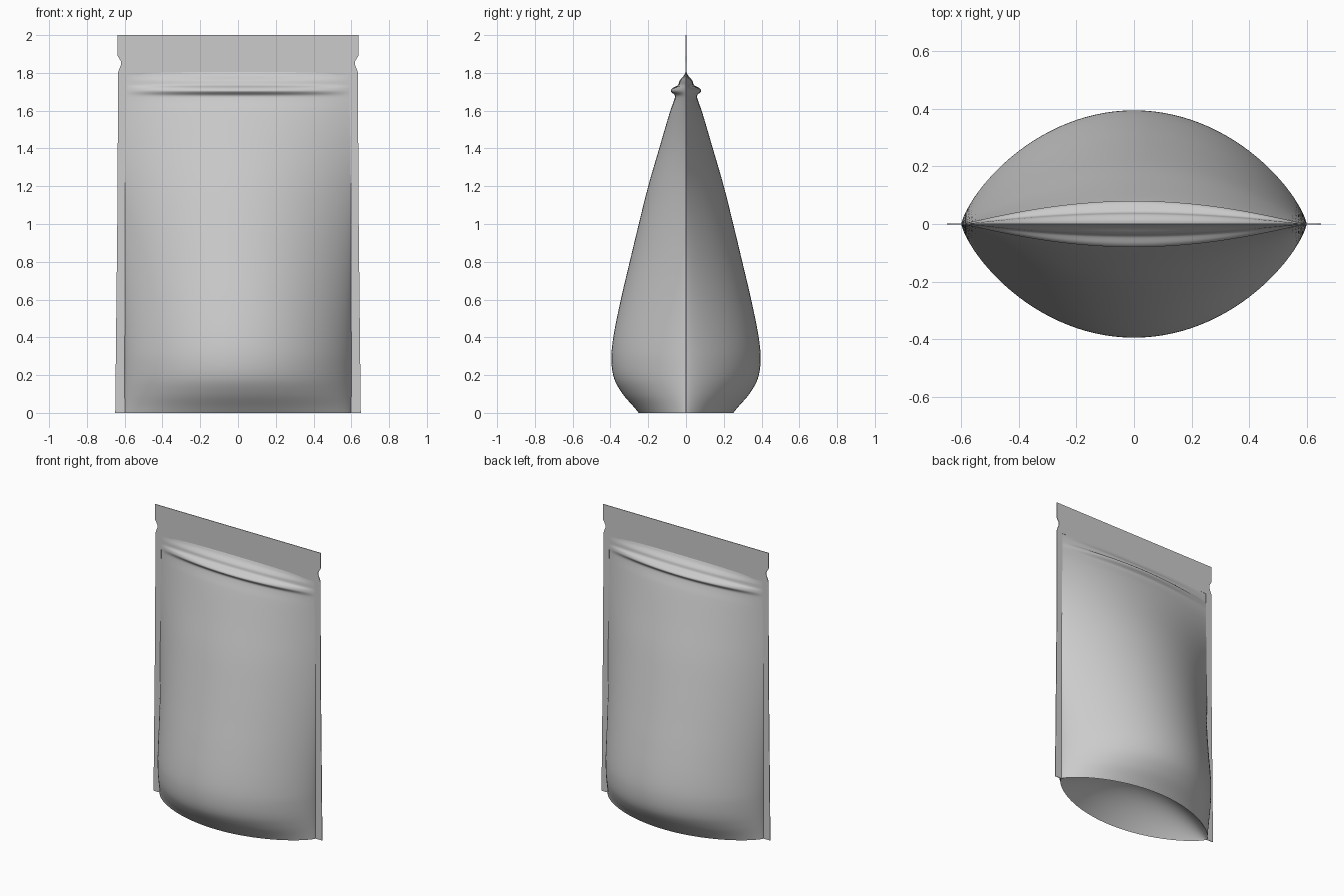
import bpy
import bmesh
from math import sin, pi

if "Cube" in bpy.data.objects:
    bpy.data.objects.remove(bpy.data.objects["Cube"], do_unlink=True)

HALF = 0.6          # half width of the filled body
GUSSET = 0.2        # height of the fold under the base

film = bpy.data.materials.new("grey film")
film.use_nodes = True
film.diffuse_color = (0.6, 0.6, 0.6, 1)
film.node_tree.nodes["Principled BSDF"].inputs["Base Color"].default_value = film.diffuse_color

# Bulge of the body along its height: (z, half depth)
PROFILE = [(0, .25), (.03, .275), (.1, .335), (.18, .38), (.28, .395), (.4, .385),
           (.6, .345), (.8, .298), (1, .25), (1.2, .2), (1.4, .142), (1.6, .083),
           (1.665, .06), (1.682, .06), (1.703, .08), (1.72, .07), (1.735, .043),
           (1.76, .033), (1.785, .012), (1.805, .002)]


def smooth_profile(points, steps=5):
    """Catmull-Rom depth through the profile, linear in height."""
    rows = []
    for i in range(len(points) - 1):
        z1, d1 = points[i]
        z2, d2 = points[i + 1]
        z0, d0 = points[i - 1] if i else (z1 - (z2 - z1), 2 * d1 - d2)
        z3, d3 = points[i + 2] if i + 2 < len(points) else (2 * z2 - z1, 2 * d2 - d1)
        m1 = (d2 - d0) / (z2 - z0) * (z2 - z1)
        m2 = (d3 - d1) / (z3 - z1) * (z2 - z1)
        for k in range(steps):
            t = k / steps
            d = ((2 * t**3 - 3 * t**2 + 1) * d1 + (t**3 - 2 * t**2 + t) * m1
                 + (3 * t**2 - 2 * t**3) * d2 + (t**3 - t**2) * m2)
            rows.append((z1 + (z2 - z1) * t, max(d, .002)))
    return rows + [points[-1]]


def lens(x, z):
    """Cross-section: full and round low down, slimmer near the top."""
    k = min(max((z - .3) / 1.4, 0), 1)
    return max(1 - (x / HALF) ** 2, 0) ** (.75 + .35 * k)


def finish(name, bm):
    mesh = bpy.data.meshes.new(name)
    bm.to_mesh(mesh)
    bm.free()
    mesh.materials.append(film)
    obj = bpy.data.objects.new(name, mesh)
    bpy.context.collection.objects.link(obj)
    return obj


def sheet(name, rows, flip=False):
    """Smooth surface through rows of points."""
    bm = bmesh.new()
    grid = [[bm.verts.new(p) for p in row] for row in rows]
    for a, b in zip(grid, grid[1:]):
        for i in range(len(a) - 1):
            face = bm.faces.new((a[i], a[i + 1], b[i + 1], b[i]))
            face.smooth = True
            if flip:
                face.normal_flip()
    return finish(name, bm)


COLUMNS = [HALF * sin(pi / 2 * i / 28) for i in range(-28, 29)]
ROWS = smooth_profile(PROFILE)

# Bulging front and back walls with the zip rib
for name, side in (("front_panel", -1), ("back_panel", 1)):
    sheet(name, [[(x, side * d * lens(x, z), z) for x in COLUMNS] for z, d in ROWS],
          flip=side > 0)

# Base folded up inside the bottom rim
base_depth = PROFILE[0][1]
gusset_rows = []
for j in range(-12, 13):
    t = sin(pi / 2 * j / 12)
    gusset_rows.append([(x, t * base_depth * lens(x, 0),
                         GUSSET * (1 - t * t) * (1 - (x / HALF) ** 2)) for x in COLUMNS])
sheet("base_gusset", gusset_rows, flip=True)

# Flat sealed border with tear notches
outer = [(.65, 0), (.637, 1.2), (.636, 1.8), (.619, 1.845), (.619, 1.86), (.637, 1.89), (.637, 2)]
inner = [(.59, 1.79), (.597, 0)]
right = outer
left = [(-x, z) for x, z in reversed(outer)]
outline = right + left + [(-x, z) for x, z in reversed(inner)] + inner
bm = bmesh.new()
face = bm.faces.new([bm.verts.new((x, -.002, z)) for x, z in outline])
extruded = bmesh.ops.extrude_face_region(bm, geom=[face])
moved = [v for v in extruded["geom"] if isinstance(v, bmesh.types.BMVert)]
bmesh.ops.translate(bm, verts=moved, vec=(0, .004, 0))
bmesh.ops.recalc_face_normals(bm, faces=bm.faces)
finish("sealed_border", bm)
